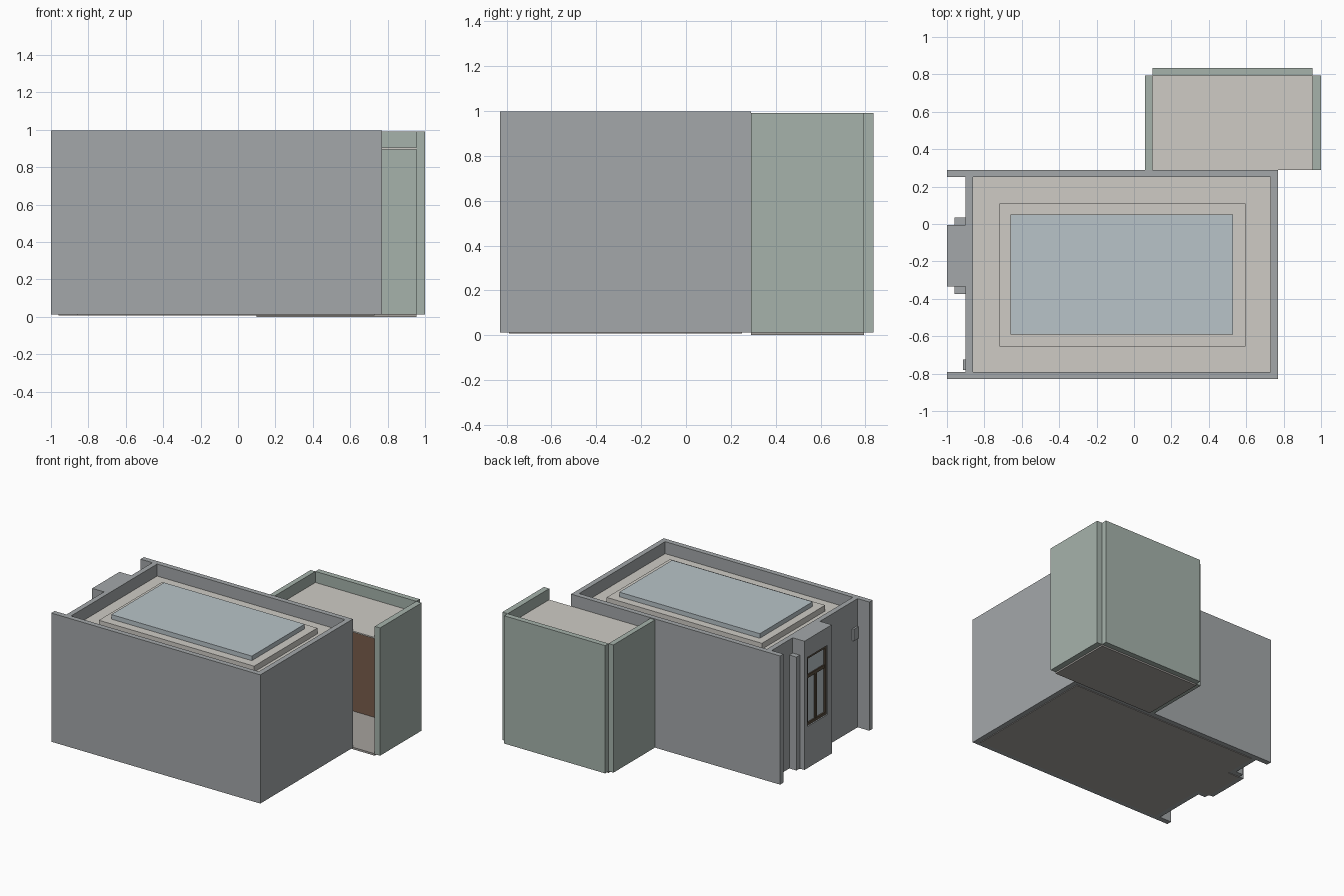
import bpy, bmesh

if "Cube" in bpy.data.objects:
    bpy.data.objects.remove(bpy.data.objects["Cube"])


def material(name, rgb):
    m = bpy.data.materials.new(name)
    m.diffuse_color = (*rgb, 1)
    m.use_nodes = True
    m.node_tree.nodes["Principled BSDF"].inputs["Base Color"].default_value = m.diffuse_color
    return m


GREY = material("grey_wall", (0.37, 0.39, 0.40))
GREEN = material("green_wall", (0.38, 0.45, 0.41))
BEIGE = material("ceiling_beige", (0.62, 0.60, 0.56))
BLUE = material("pale_blue", (0.48, 0.55, 0.58))
FLOOR = material("floor_stone", (0.38, 0.36, 0.34))
WOOD = material("wood", (0.19, 0.11, 0.07))
FRAME = material("window_frame", (0.10, 0.075, 0.05))


def finish(name, bm, mat):
    bmesh.ops.recalc_face_normals(bm, faces=bm.faces)
    me = bpy.data.meshes.new(name)
    bm.to_mesh(me)
    bm.free()
    me.materials.append(mat)
    ob = bpy.data.objects.new(name, me)
    bpy.context.collection.objects.link(ob)
    return ob


def prism(name, pts, z0, z1, mat):
    """Vertical extrusion of an outline."""
    bm = bmesh.new()
    f = bm.faces.new([bm.verts.new((x, y, z0)) for x, y in pts])
    r = bmesh.ops.extrude_face_region(bm, geom=[f])
    for v in r["geom"]:
        if isinstance(v, bmesh.types.BMVert):
            v.co.z = z1
    return finish(name, bm, mat)


def box(name, x0, x1, y0, y1, z0, z1, mat):
    return prism(name, [(x0, y0), (x1, y0), (x1, y1), (x0, y1)], z0, z1, mat)


def ring(name, outer, inner, w0, w1, mat, axis="z"):
    """Rectangular frame; rects are (u0, u1, v0, v1), thickness along axis."""
    bm = bmesh.new()

    def loop(r, w):
        uv = [(r[0], r[2]), (r[1], r[2]), (r[1], r[3]), (r[0], r[3])]
        return [bm.verts.new((u, v, w) if axis == "z" else (w, u, v)) for u, v in uv]

    loops = [loop(outer, w0), loop(outer, w1), loop(inner, w1), loop(inner, w0)]
    for a, b in zip(loops, loops[1:] + loops[:1]):
        for i in range(4):
            j = (i + 1) % 4
            bm.faces.new((a[i], a[j], b[j], b[i]))
    return finish(name, bm, mat)


# Main room: floor with alcove, long walls running past the left wall as fins
B, T = 0.012, 0.997
A0, A1 = -0.335, -0.005            # alcove span in y
prism("main_floor", [(-0.86, -0.79), (0.73, -0.79), (0.73, 0.25), (-0.86, 0.25),
                     (-0.86, A1), (-0.96, A1), (-0.96, A0), (-0.86, A0)],
      0.007, 0.02, FLOOR)
box("front_wall", -1, 0.77, -0.83, -0.79, B, T, GREY)
box("back_wall", -1, 0.77, 0.25, 0.29, B, T, GREY)
box("right_wall", 0.73, 0.77, -0.79, 0.25, B, T, GREY)
box("left_wall_front", -0.9, -0.86, -0.79, A0, B, T, GREY)
box("left_wall_back", -0.9, -0.86, A1, 0.25, B, T, GREY)

# Window alcove on the left side
box("alcove_lintel", -0.96, -0.86, A0, A1, 0.88, T, GREY)
box("alcove_side_front", -0.96, -0.9, A0 - 0.04, A0, B, 0.88, GREY)
box("alcove_side_back", -0.96, -0.9, A1, A1 + 0.04, B, 0.88, GREY)
hole = (-0.285, -0.04, 0.33, 0.86)
ring("alcove_window_wall", (A0, A1, B, T), hole, -1, -0.96, GREY, "x")

# Window: casing, transom, mullion and panes
ring("window_casing", hole, (-0.265, -0.06, 0.35, 0.84), -0.99, -0.965, FRAME, "x")
box("window_transom", -0.988, -0.967, -0.265, -0.06, 0.69, 0.715, FRAME)
box("window_mullion", -0.988, -0.967, -0.175, -0.15, 0.35, 0.69, FRAME)
box("window_glass", -0.979, -0.975, -0.265, -0.06, 0.35, 0.84, BLUE)

# Small wall box beside the window
box("wall_box", -0.915, -0.9, -0.78, -0.725, 0.70, 0.79, GREY)

# Stepped tray ceiling of the main room
step = (-0.72, 0.595, -0.655, 0.11)
tray = (-0.66, 0.53, -0.59, 0.05)
ring("main_ceiling", (-0.86, 0.73, -0.79, 0.25), step, 0.895, 0.905, BEIGE)
ring("ceiling_step", step, tray, 0.895, 0.95, BEIGE)
box("ceiling_panel", *tray, 0.945, 0.985, BLUE)

# Side room behind: walls sit outside the floor edges, leaving open corners
SB, ST = 0.012, 0.99
box("side_room_floor", 0.10, 0.955, 0.29, 0.793, 0, 0.015, FLOOR)
box("side_room_left_wall", 0.06, 0.10, 0.29, 0.793, SB, ST, GREEN)
box("side_room_right_wall", 0.955, 1.0, 0.29, 0.793, SB, ST, GREEN)
box("side_room_back_wall", 0.10, 0.955, 0.793, 0.835, SB, ST, GREEN)
box("side_room_ceiling", 0.10, 0.955, 0.29, 0.793, 0.895, 0.905, BEIGE)
box("wood_panel", 0.30, 0.72, 0.778, 0.793, 0.015, 0.86, WOOD)
